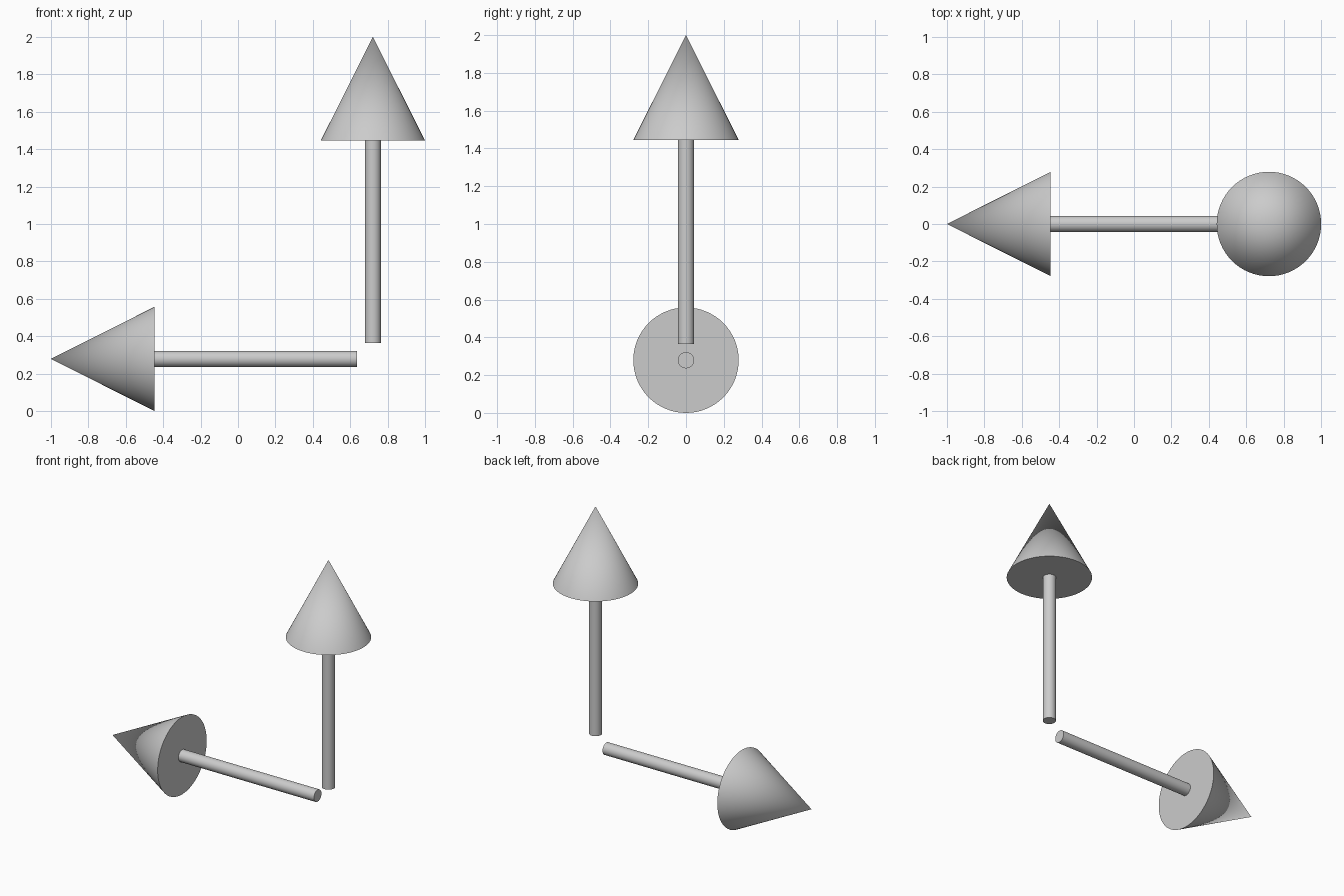
import bpy
from math import pi
from mathutils import Matrix, Vector

cube = bpy.data.objects.get("Cube")
if cube:
    bpy.data.objects.remove(cube, do_unlink=True)

grey = bpy.data.materials.new("plain grey")
grey.use_nodes = True
colour = (0.6, 0.6, 0.6, 1)
grey.diffuse_color = colour
grey.node_tree.nodes["Principled BSDF"].inputs["Base Color"].default_value = colour

SIDES = 64
SHAFT_RADIUS, SHAFT_LENGTH = 0.043, 1.08
HEAD_RADIUS, HEAD_LENGTH = 0.279, 0.555


def finish(name):
    obj = bpy.context.object
    obj.name = name
    obj.data.materials.append(grey)
    bpy.ops.object.shade_smooth_by_angle(angle=pi / 6)


def arrow(name, start, direction):
    """A round shaft from start, with a cone head seated on its far end."""
    start, direction = Vector(start), Vector(direction)
    turn = direction.to_track_quat('Z', 'Y').to_euler()
    bpy.ops.mesh.primitive_cylinder_add(
        vertices=SIDES, radius=SHAFT_RADIUS, depth=SHAFT_LENGTH,
        location=start + direction * SHAFT_LENGTH / 2, rotation=turn)
    finish(name + "_shaft")
    bpy.ops.mesh.primitive_cone_add(
        vertices=SIDES, radius1=HEAD_RADIUS, radius2=0, depth=HEAD_LENGTH,
        location=start + direction * (SHAFT_LENGTH + HEAD_LENGTH / 2), rotation=turn)
    finish(name + "_head")


# Upright arrow and sideways arrow, with a gap at the corner
arrow("upright_arrow", (0.721, 0, 0.365), (0, 0, 1))
arrow("sideways_arrow", (0.635, 0, 0.279), (-1, 0, 0))
